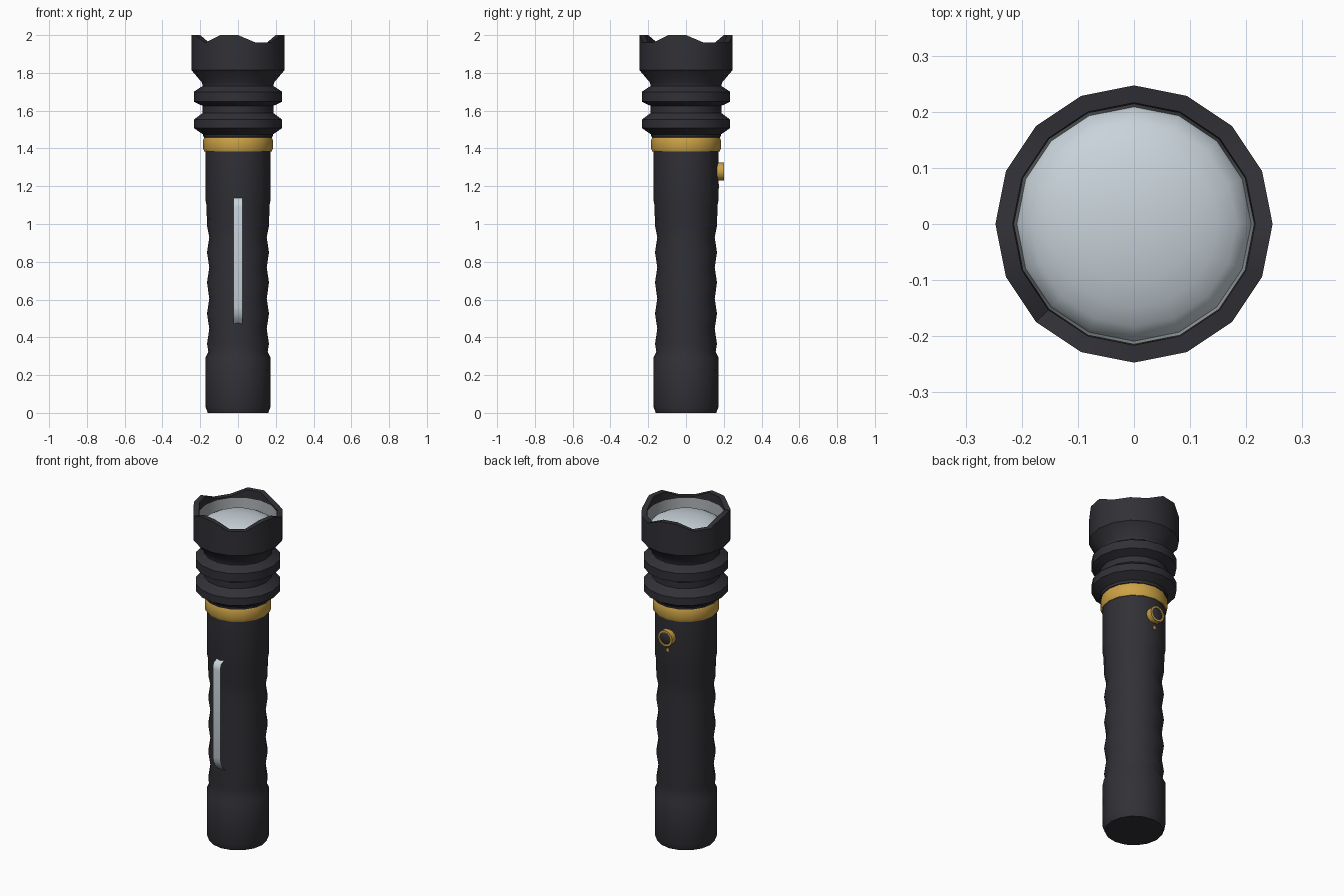
import bpy, bmesh, math
from mathutils import Matrix

if "Cube" in bpy.data.objects:
    bpy.data.objects.remove(bpy.data.objects["Cube"])

SIDES = 16


def material(name, rgb):
    m = bpy.data.materials.new(name)
    m.diffuse_color = (*rgb, 1)
    m.use_nodes = True
    m.node_tree.nodes["Principled BSDF"].inputs["Base Color"].default_value = m.diffuse_color
    return m


BLACK = material("matte black", (0.030, 0.030, 0.037))
GOLD = material("gold", (0.60, 0.36, 0.06))
SILVER = material("silver", (0.58, 0.65, 0.70))
GREY = material("reflector grey", (0.38, 0.41, 0.42))


def finish(name, bm, mat, angle=35, fix=True):
    if fix:
        bmesh.ops.recalc_face_normals(bm, faces=bm.faces)
    me = bpy.data.meshes.new(name)
    bm.to_mesh(me)
    bm.free()
    me.materials.append(mat)
    ob = bpy.data.objects.new(name, me)
    bpy.context.collection.objects.link(ob)
    bpy.ops.object.select_all(action='DESELECT')
    ob.select_set(True)
    bpy.context.view_layer.objects.active = ob
    bpy.ops.object.shade_smooth_by_angle(angle=math.radians(angle))
    return ob


def lathe(name, profile, mat, sides=SIDES, matrix=None, zfun=None, fix=True, angle=35):
    """Spin (radius, height) points around z; radius 0 makes a pole."""
    bm = bmesh.new()
    rings = []
    for r, z in profile:
        if r == 0:
            rings.append([bm.verts.new((0, 0, z))] * sides)
            continue
        ring = []
        for i in range(sides):
            a = 2 * math.pi * i / sides
            h = zfun(i, z) if zfun else z
            ring.append(bm.verts.new((r * math.cos(a), r * math.sin(a), h)))
        rings.append(ring)
    for lo, hi in zip(rings, rings[1:]):
        for i in range(sides):
            j = (i + 1) % sides
            quad = list(dict.fromkeys((lo[i], lo[j], hi[j], hi[i])))
            bm.faces.new(quad)
    if matrix:
        bm.transform(matrix)
    return finish(name, bm, mat, angle, fix)


# Handle: tail cap, rippled grip and plain upper tube
handle = [(0, 0), (0.16, 0), (0.173, 0.035), (0.173, 0.29), (0.157, 0.325)]
for bump in (0.365, 0.525, 0.69, 0.85):
    handle += [(0.164, bump), (0.152, bump + 0.08)]
handle += [(0.164, 0.99), (0.167, 1.10), (0.173, 1.13), (0.173, 1.39)]
lathe("handle", handle, BLACK)

# Gold collar between handle and head
lathe("collar", [(0.165, 1.383), (0.178, 1.383), (0.184, 1.398), (0.184, 1.445),
                 (0.178, 1.46), (0.165, 1.46)], GOLD)

# Head with two cooling fins and a notched rim
LOW = {1, 2, 3, 6, 7, 10, 13, 14}


def notch(i, z):
    return 1.96 if z == 2 and i in LOW else z


lathe("head", [(0.165, 1.455), (0.183, 1.46), (0.186, 1.475), (0.234, 1.508), (0.234, 1.552),
               (0.187, 1.588), (0.187, 1.625), (0.234, 1.648), (0.234, 1.70),
               (0.188, 1.73), (0.19, 1.748), (0.247, 1.815), (0.247, 2), (0.216, 2),
               (0.214, 1.86)], BLACK, zfun=notch, fix=False)

# Reflector wall (faces inwards) and domed lens
lathe("reflector", [(0.2145, 1.95), (0.208, 1.86)], GREY, fix=False)
dome = [(0.211 * math.cos(t), 1.865 + 0.08 * math.sin(t))
        for t in (math.radians(15 * k) for k in range(6))]
lathe("lens", dome + [(0, 1.945)], SILVER, fix=False, angle=60)

# Pocket clip: a thin bent strip on the front
bm = bmesh.new()
path = [(-0.165, 1.14), (-0.198, 1.125), (-0.204, 1.09), (-0.204, 0.56),
        (-0.195, 0.525), (-0.178, 0.495), (-0.150, 0.47)]
rows = [[bm.verts.new((x, y, z)) for x in (-0.025, 0.025)] for y, z in path]
for a, b in zip(rows, rows[1:]):
    bm.faces.new((a[0], b[0], b[1], a[1]))
finish("clip", bm, SILVER, 60, fix=False)


# Power button on the back: gold bezel, black push cap, small indicator
def on_back(z):
    return Matrix.Translation((0, 0, z)) @ Matrix.Rotation(-math.pi / 2, 4, 'X')


lathe("button_bezel", [(0.048, 0.15), (0.048, 0.20), (0.037, 0.20), (0.037, 0.18)],
      GOLD, 12, on_back(1.278))
lathe("button_cap", [(0.037, 0.16), (0.037, 0.194), (0.028, 0.199), (0, 0.20)],
      BLACK, 12, on_back(1.278))
lathe("indicator", [(0.011, 0.165), (0.011, 0.176), (0, 0.176)], GOLD, 8, on_back(1.20))
